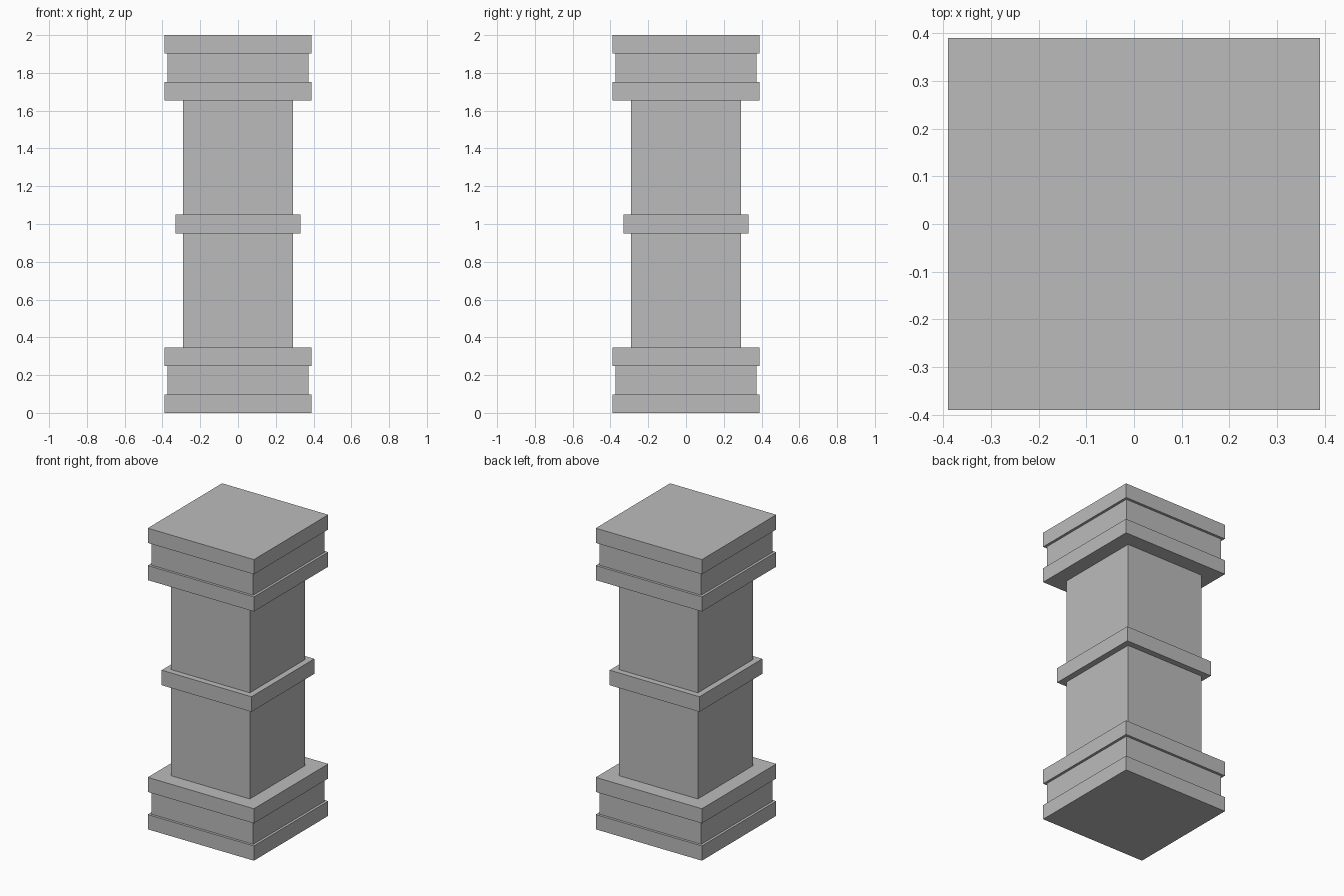
import bpy
import bmesh
from mathutils import Matrix, Vector

cube = bpy.data.objects.get("Cube")
if cube:
    bpy.data.objects.remove(cube, do_unlink=True)

# One plain stone colour
stone = bpy.data.materials.new("grey_stone")
stone.use_nodes = True
colour = (0.5, 0.5, 0.5, 1)
stone.diffuse_color = colour
stone.node_tree.nodes["Principled BSDF"].inputs["Base Color"].default_value = colour

HEIGHT = 2.0


def block(name, width, bottom, top):
    """Square block centred on the pillar axis."""
    bm = bmesh.new()
    size = Matrix.Diagonal((width, width, top - bottom, 1))
    bmesh.ops.create_cube(bm, size=1, matrix=size)
    mesh = bpy.data.meshes.new(name)
    bm.to_mesh(mesh)
    bm.free()
    mesh.materials.append(stone)
    obj = bpy.data.objects.new(name, mesh)
    obj.location = Vector((0, 0, (bottom + top) / 2))
    bpy.context.collection.objects.link(obj)


# Shaft and the band around its middle
block("shaft", 0.58, 0.345, HEIGHT - 0.345)
block("middle_band", 0.66, 0.95, 1.05)

# Stepped base, mirrored at the top as the capital
steps = [("outer_slab", 0.78, 0, 0.098),
         ("neck", 0.746, 0.098, 0.248),
         ("inner_slab", 0.78, 0.248, 0.345)]
for part, width, low, high in steps:
    block("base_" + part, width, low, high)
    block("capital_" + part, width, HEIGHT - high, HEIGHT - low)
